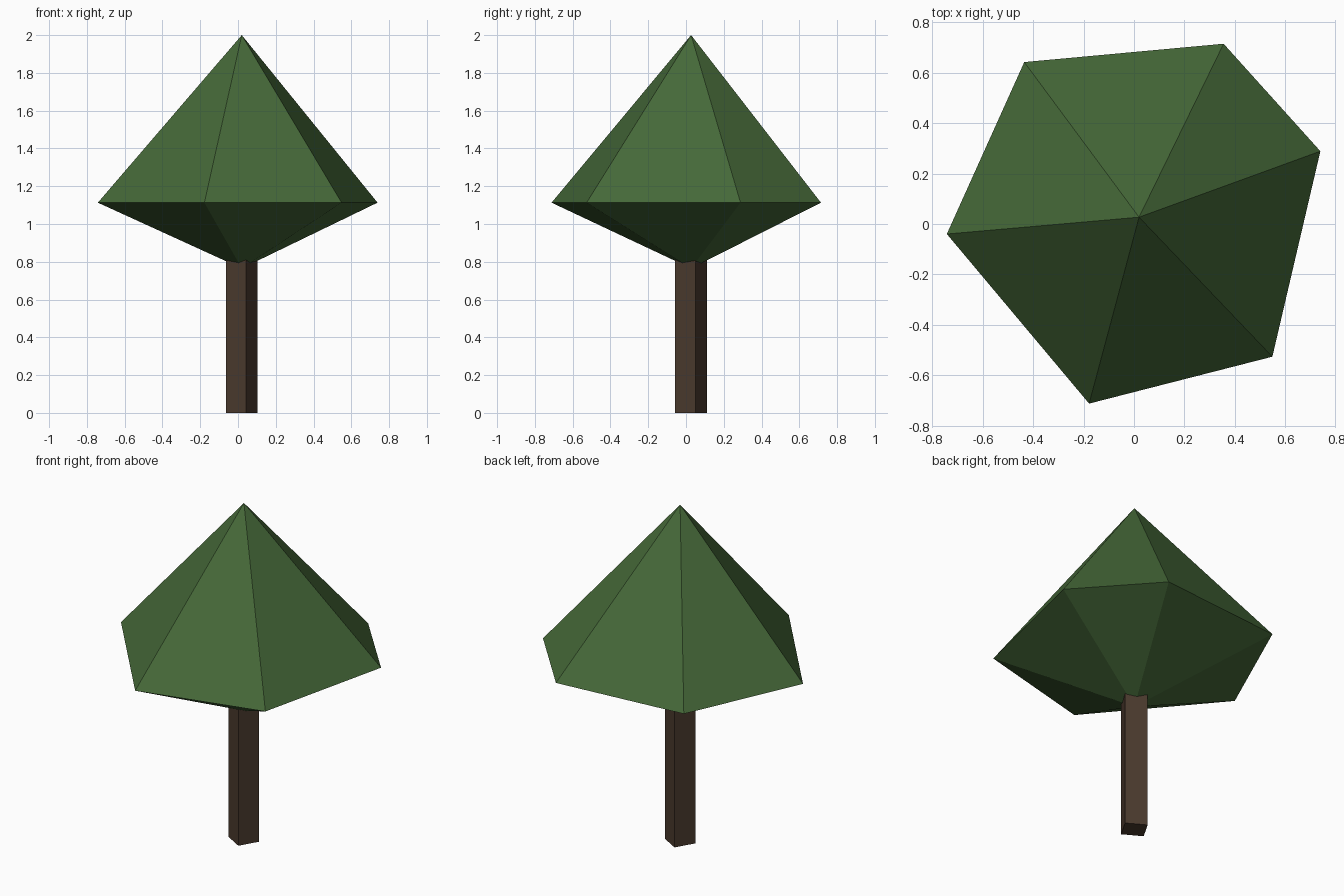
import bpy, bmesh
from math import sin, cos, radians

if "Cube" in bpy.data.objects:
    bpy.data.objects.remove(bpy.data.objects["Cube"])

CX, CY = 0.02, 0.027  # shared axis of trunk and crown


def material(name, rgb):
    m = bpy.data.materials.new(name)
    m.diffuse_color = (*rgb, 1)
    m.use_nodes = True
    m.node_tree.nodes["Principled BSDF"].inputs["Base Color"].default_value = m.diffuse_color
    return m


def build(name, bm, mat):
    bmesh.ops.recalc_face_normals(bm, faces=bm.faces)
    me = bpy.data.meshes.new(name)
    bm.to_mesh(me)
    bm.free()
    me.materials.append(mat)
    ob = bpy.data.objects.new(name, me)
    ob.location = (CX, CY, 0)
    bpy.context.collection.objects.link(ob)


def ring(bm, radius, z, angles):
    return [bm.verts.new((radius * cos(radians(a)), radius * sin(radians(a)), z))
            for a in angles]


# Crown: uneven six-sided rim joined to an upper peak and a lower tip
bm = bmesh.new()
rim = ring(bm, 0.765, 1.113, (20, 64, 126.5, 185, 255, 313.7))
for z in (2.0, 0.765):
    tip = bm.verts.new((0, 0, z))
    for a, b in zip(rim, rim[1:] + rim[:1]):
        bm.faces.new((a, b, tip))
build("crown", bm, material("leaf_green", (0.06, 0.14, 0.04)))

# Trunk: slightly turned square post running up into the crown
bm = bmesh.new()
base = bm.faces.new(ring(bm, 0.0875, 0, [15 + 90 * i for i in range(4)]))
top = bmesh.ops.extrude_face_region(bm, geom=[base], use_keep_orig=True)["geom"]
bmesh.ops.translate(bm, vec=(0, 0, 0.85),
                    verts=[v for v in top if isinstance(v, bmesh.types.BMVert)])
build("trunk", bm, material("bark_brown", (0.07, 0.042, 0.027)))
